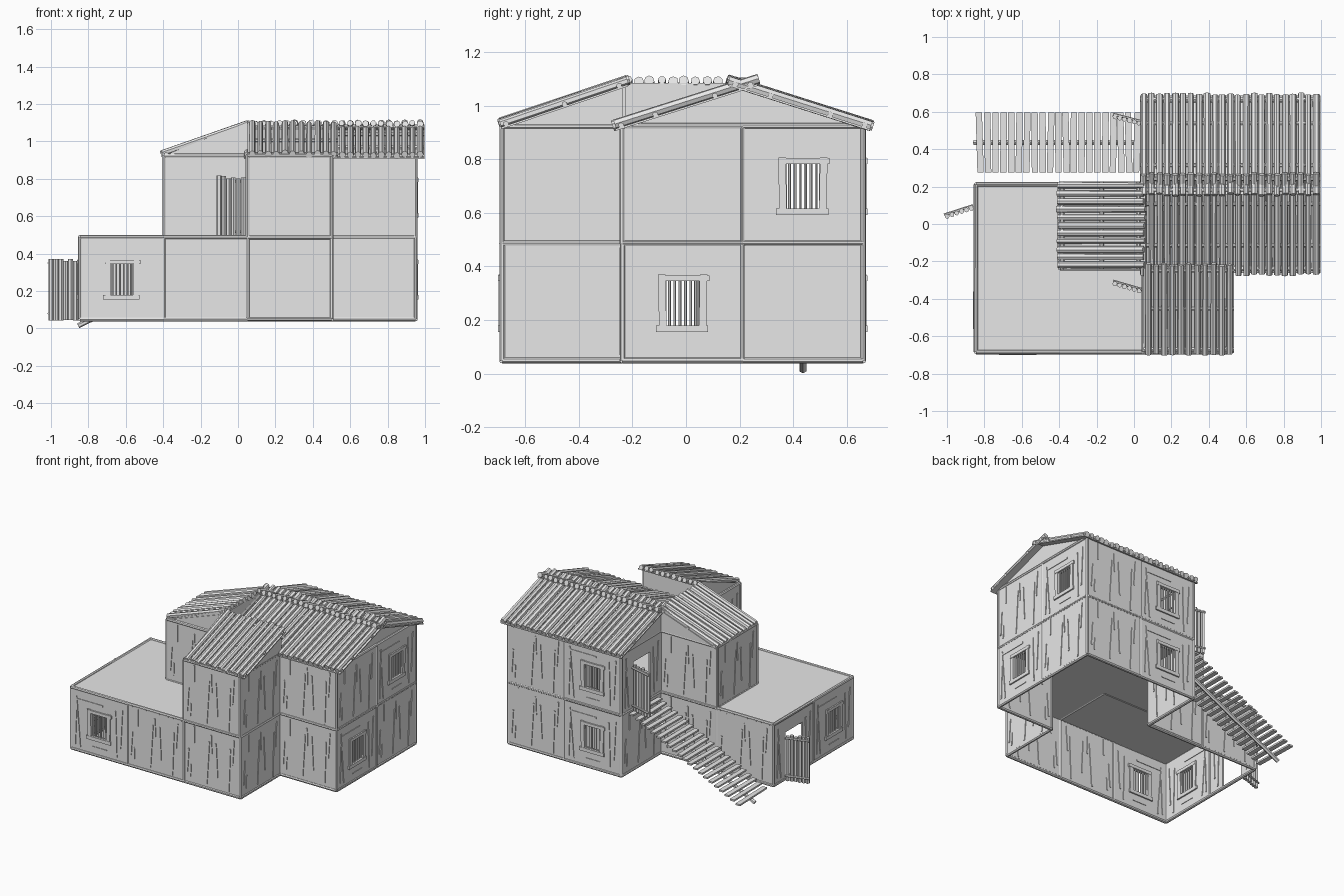
import bpy, bmesh, math, random
from mathutils import Vector, Matrix

random.seed(4)
if "Cube" in bpy.data.objects:
    bpy.data.objects.remove(bpy.data.objects["Cube"], do_unlink=True)

grey = bpy.data.materials.new("weathered_grey")
grey.use_nodes = True
grey.diffuse_color = (0.8, 0.8, 0.8, 1)
grey.node_tree.nodes["Principled BSDF"].inputs["Base Color"].default_value = (0.8, 0.8, 0.8, 1)

UP = Vector((0, 0, 1))
CELL, X0, Y0 = 0.4485, -0.845, -0.685
FLOORS = (0.05, 0.487)
HEIGHT = 0.437


def finish(bm, name):
    bmesh.ops.recalc_face_normals(bm, faces=bm.faces)
    mesh = bpy.data.meshes.new(name)
    bm.to_mesh(mesh)
    bm.free()
    mesh.materials.append(grey)
    obj = bpy.data.objects.new(name, mesh)
    bpy.context.collection.objects.link(obj)


def slab(bm, o, u, v, n, us, vs, ns, lean=0.0):
    """Box in a local frame; lean shifts its top along u."""
    verts = []
    for c in ns:
        for a, b in ((0, 0), (1, 0), (1, 1), (0, 1)):
            verts.append(bm.verts.new(o + u * (us[a] + lean * b) + v * vs[b] + n * c))
    lo, hi = verts[:4], verts[4:]
    bm.faces.new(lo)
    bm.faces.new(hi)
    for i in range(4):
        j = (i + 1) % 4
        bm.faces.new((lo[i], lo[j], hi[j], hi[i]))


def log(bm, p, q, r, sides=7, taper=1.0):
    """Rough round pole from p to q."""
    p, q = Vector(p), Vector(q)
    d = q - p
    m = (Matrix.Translation((p + q) / 2) @ d.to_track_quat('Z', 'Y').to_matrix().to_4x4()
         @ Matrix.Rotation(random.random(), 4, 'Z'))
    bmesh.ops.create_cone(bm, cap_ends=True, segments=sides, radius1=r, radius2=r * taper,
                          depth=d.length, matrix=m)


def prism(bm, pts, shift):
    """Flat polygon given thickness along shift."""
    a = [bm.verts.new(p) for p in pts]
    b = [bm.verts.new(Vector(p) + Vector(shift)) for p in pts]
    bm.faces.new(a)
    bm.faces.new(b)
    for i in range(len(a)):
        j = (i + 1) % len(a)
        bm.faces.new((a[i], a[j], b[j], b[i]))


# Floor plans on the cell grid
ground = {(0, 0), (1, 0), (2, 0), (0, 1), (1, 1), (2, 1), (3, 1), (2, 2), (3, 2)}
upper = {(2, 0), (1, 1), (2, 1), (3, 1), (2, 2), (3, 2)}
S, E, N, W = (0, -1), (1, 0), (0, 1), (-1, 0)
windows = {(0, 0, 0, S), (0, 0, 0, W), (0, 3, 1, E), (1, 3, 2, E), (0, 2, 2, N), (1, 2, 2, N)}
doors = {(0, 0, 1, W): 0.05, (1, 2, 0, W): -0.045, (1, 2, 2, W): -0.04}

# Crack lines on plain panels: offset, bottom, top, lean
cracks = [(-.195, .08, .25, .012), (-.17, .05, .14, .004), (-.14, .3, .42, 0), (-.04, .03, .34, .02),
          (.0, .26, .39, -.005), (.045, .1, .34, -.012), (.135, .02, .33, .012), (.165, .22, .4, .012)]
side_cracks = [(-.19, .04, .3, .01), (-.15, .03, .39, -.03), (.14, .03, .36, -.01), (.17, .1, .38, .015)]

walls, planks, frame = bmesh.new(), bmesh.new(), bmesh.new()
bars, leaves = bmesh.new(), bmesh.new()
half = CELL / 2
T = (-0.006, 0.006)


def window(o, u, n):
    w, b, t = 0.06, 0.13, 0.295
    for us, vs in (((-half, -w), (0, HEIGHT)), ((w, half), (0, HEIGHT)),
                   ((-w, w), (0, b)), ((-w, w), (t, HEIGHT))):
        slab(walls, o, u, UP, n, us, vs, T)
    # Surround boards, slightly crooked
    F = (-0.014, 0.014)
    for s in (-1, 1):
        slab(planks, o, u, UP, n, sorted((s * w, s * (w + .028))), (b - .025, t + .025), F, .004 * s)
    slab(planks, o, u, UP, n, (-.1, .095), (b - .025, b), (-.016, .016))
    slab(planks, o, u, UP, n, (-.09, .1), (t, t + .022), (-.016, .016))
    slab(planks, o, u, UP, n, (-.18, .03), (.36, .372), (-.01, .01))
    slab(planks, o, u, UP, n, (-.05, .06), (.055, .06), (-.01, .01))
    for k in range(6):
        c = o + u * (-.05 + .02 * k)
        log(bars, c + UP * (b - .01), c + UP * (t + .01), 0.0055, 6)


def door(o, u, n, swing):
    w, t = 0.095, 0.335
    for us, vs in (((-half, -w), (0, HEIGHT)), ((w, half), (0, HEIGHT)), ((-w, w), (t, HEIGHT))):
        slab(walls, o, u, UP, n, us, vs, T)
    # Open leaf of upright poles on two rails
    hinge = o - u * (w + .005) + n * .012
    d = n * .155 + u * swing
    for k in range(6):
        p = hinge + d * (k + .5) / 6
        log(leaves, p - UP * random.uniform(0, .008), p + UP * (.322 + random.uniform(-.012, .01)), .0135, 6)
    side = d.normalized().cross(UP)
    for z in (.03, .3):
        log(leaves, hinge + side * .012 + UP * z, hinge + side * .012 + d + UP * z, .007, 6)


for level, cells in enumerate((ground, upper)):
    z = FLOORS[level]
    for i, j in sorted(cells):
        for d in (S, E, N, W):
            if (i + d[0], j + d[1]) in cells:
                continue
            n = Vector((d[0], d[1], 0))
            u = Vector((-d[1], d[0], 0))
            o = Vector((X0 + CELL * (i + .5), Y0 + CELL * (j + .5), z)) + n * half
            key = (level, i, j, d)
            marks = side_cracks
            if key in windows:
                window(o, u, n)
            elif key in doors:
                door(o, u, n, doors[key])
            else:
                slab(walls, o, u, UP, n, (-half, half), (0, HEIGHT), T)
                marks = cracks
            for c, b, t, lean in marks:
                slab(planks, o, u, UP, n, (c - .004, c + .004), (b, t), (-.011, .011), lean)
            # Edge beams and posts
            a, b = o - u * half, o + u * half
            for h in (0, HEIGHT):
                log(frame, a + UP * h, b + UP * h, .012, 8)
            for p in (a, b):
                log(frame, p, p + UP * HEIGHT, .011, 8)
finish(walls, "wall_panels")
finish(planks, "wall_planks")
finish(frame, "frame_beams")
finish(bars, "window_bars")
finish(leaves, "door_leaves")

# Deck between the floors, also the terrace
deck = bmesh.new()
for i, j in sorted(ground):
    o = Vector((X0 + CELL * i, Y0 + CELL * j, FLOORS[1]))
    slab(deck, o, Vector((1, 0, 0)), Vector((0, 1, 0)), UP, (0, CELL), (0, CELL), (-.008, .004))
finish(deck, "deck")


def slope(name, low, run, rise, across, count, purlins):
    """Sloped roof: thin board, cross poles and a row of logs running uphill."""
    bm = bmesh.new()
    low, run, across = Vector(low), Vector(run), Vector(across)
    up = run + UP * rise
    a = low - UP * .014
    prism(bm, [a, a + across, a + across + up, a + up], -UP * .008)
    for f in purlins:
        p = low + up * f - UP * .008
        log(bm, p, p + across, .011, 6)
    e = up.normalized()
    for k in range(count):
        p = low + across * (k + .5) / count + across.normalized() * random.uniform(-.003, .003)
        p += UP * random.uniform(-.003, .004)
        log(bm, p - e * random.uniform(0, .012), p + up + e * random.uniform(-.006, .006),
            random.uniform(.0155, .0195), 7, random.uniform(.9, 1.05))
    finish(bm, name)


XB, XC, XD, XE = (X0 + CELL * k for k in (1, 2, 3, 4))
YB, YC, YD = (Y0 + CELL * k for k in (1, 2, 3))
EAVE, PEAK = 0.924, 1.085

# Main gable roof, the slopes crossing at the ridge
for s, side in ((-1, "front"), (1, "back")):
    slope("main_roof_" + side, (XC - .02, YC + s * .475, .928), (0, -s * .53, 0), .168,
          (.965, 0, 0), 23, (.04, .28, .7, .95))
# Lean-to roofs
slope("front_roof", (XC, Y0 - .005, .934), (0, CELL + .025, 0), .16, (CELL + .035, 0, 0), 11, (.04, .5, .93))
slope("side_roof", (XB - .005, YB - .005, .934), (CELL + .01, 0, 0), .16, (0, CELL + .02, 0), 11, (.04, .5, .93))

# Gable and lean-to end boards
ends = bmesh.new()
for x in (XC, XE):
    prism(ends, [(x, YB, EAVE), (x, YD, EAVE), (x, YC, PEAK)], (-.01, 0, 0))
for x in (XC, XD):
    prism(ends, [(x, Y0, EAVE), (x, YB, EAVE), (x, YB, PEAK + .02)], (.01, 0, 0))
for y in (YB, YC):
    prism(ends, [(XB, y, EAVE), (XC, y, EAVE), (XC, y, PEAK + .02)], (0, .01, 0))
prism(ends, [(XC, YB, EAVE), (XD, YB, EAVE), (XD, YB, PEAK), (XC, YB, PEAK)], (0, .01, 0))
prism(ends, [(XC, YB, EAVE), (XC, YC, EAVE), (XC, YC, PEAK), (XC, YB, PEAK)], (.01, 0, 0))
finish(ends, "roof_ends")

# Outside stair: loose treads on one central pole
stair = bmesh.new()
YS = YC + half
log(stair, (-.855, YS, .014), (XC, YS, .462), .014, 6)
steps = 21
for k in range(steps):
    t = (k + .5) / steps
    c = Vector((-.845 + .88 * t, YS, .042 + .44 * t))
    turn = Matrix.Rotation(random.uniform(-.025, .025), 3, 'Z')
    slab(stair, c, turn @ Vector((1, 0, 0)), turn @ Vector((0, 1, 0)), UP,
         (-.017, .017), (-.16, .16), (-.006, .006), random.uniform(-.003, .003))
finish(stair, "stair")
